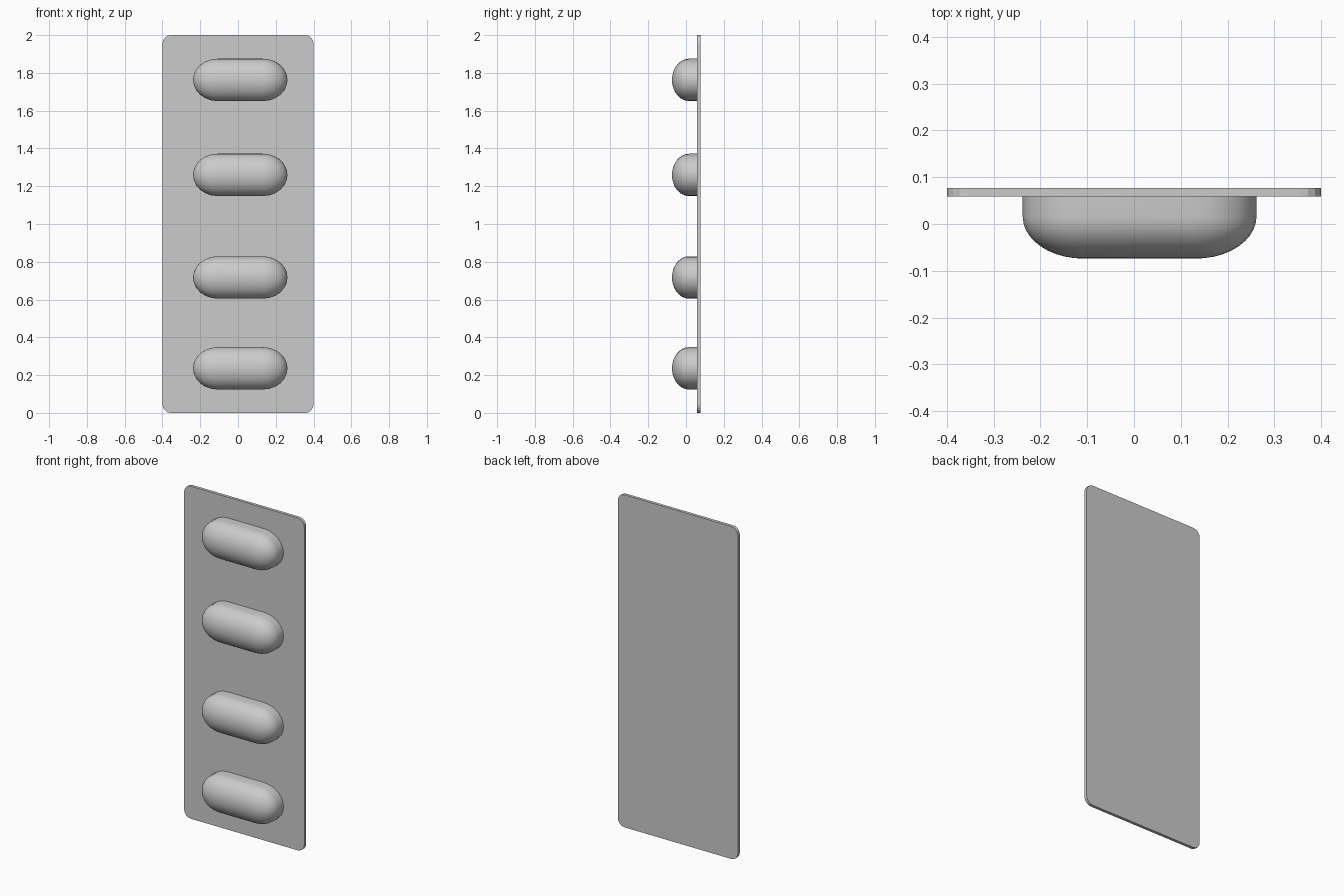
import bpy, bmesh, math

cube = bpy.data.objects.get("Cube")
if cube:
    bpy.data.objects.remove(cube, do_unlink=True)

grey = bpy.data.materials.new("plain_grey")
grey.use_nodes = True
grey.diffuse_color = (0.6, 0.6, 0.6, 1)
grey.node_tree.nodes["Principled BSDF"].inputs["Base Color"].default_value = (0.6, 0.6, 0.6, 1)


def add_object(name, bm, smooth):
    bmesh.ops.recalc_face_normals(bm, faces=bm.faces[:])
    mesh = bpy.data.meshes.new(name)
    for f in bm.faces:
        f.smooth = smooth
    bm.to_mesh(mesh)
    bm.free()
    mesh.materials.append(grey)
    obj = bpy.data.objects.new(name, mesh)
    bpy.context.collection.objects.link(obj)
    return obj


# Thin backing sheet with rounded corners
FRONT, BACK = 0.059, 0.077
bm = bmesh.new()
bmesh.ops.create_cube(bm, size=1)
for v in bm.verts:
    v.co.x *= 0.8
    v.co.y = BACK if v.co.y > 0 else FRONT
    v.co.z = v.co.z * 2 + 1
corners = [e for e in bm.edges if abs(e.verts[0].co.y - e.verts[1].co.y) > 0.01]
bmesh.ops.bevel(bm, geom=corners, offset=0.045, segments=4, profile=0.5, affect='EDGES')
add_object("backing_sheet", bm, False)


def capsule_blister(name, x, z):
    """Domed stadium with a short straight wall running into the sheet."""
    core, end_x, end_z, depth = 0.12, 0.13, 0.112, 0.09
    y_base = 0.016
    half, rings = 12, 10
    bm = bmesh.new()

    def outline(scale, y):
        ring = []
        for side in (1, -1):
            for i in range(half + 1):
                a = math.pi * (i / half - 0.5)
                ring.append(bm.verts.new((x + side * (core + end_x * scale * math.cos(a)),
                                          y, z + side * end_z * scale * math.sin(a))))
        return ring

    loops = [outline(1, FRONT + 0.004)]
    for r in range(rings + 1):
        t = math.pi / 2 * r / rings
        loops.append(outline(math.cos(t), y_base - depth * math.sin(t)))
    for a, b in zip(loops, loops[1:]):
        for i in range(len(a)):
            j = (i + 1) % len(a)
            bm.faces.new((a[i], a[j], b[j], b[i]))
    # Collapse the last ring into the front ridge
    bmesh.ops.remove_doubles(bm, verts=bm.verts[:], dist=0.0001)
    return add_object(name, bm, True)


for n, height in enumerate((0.236, 0.717, 1.26, 1.763), 1):
    capsule_blister(f"capsule_blister_{n}", 0.012, height)
